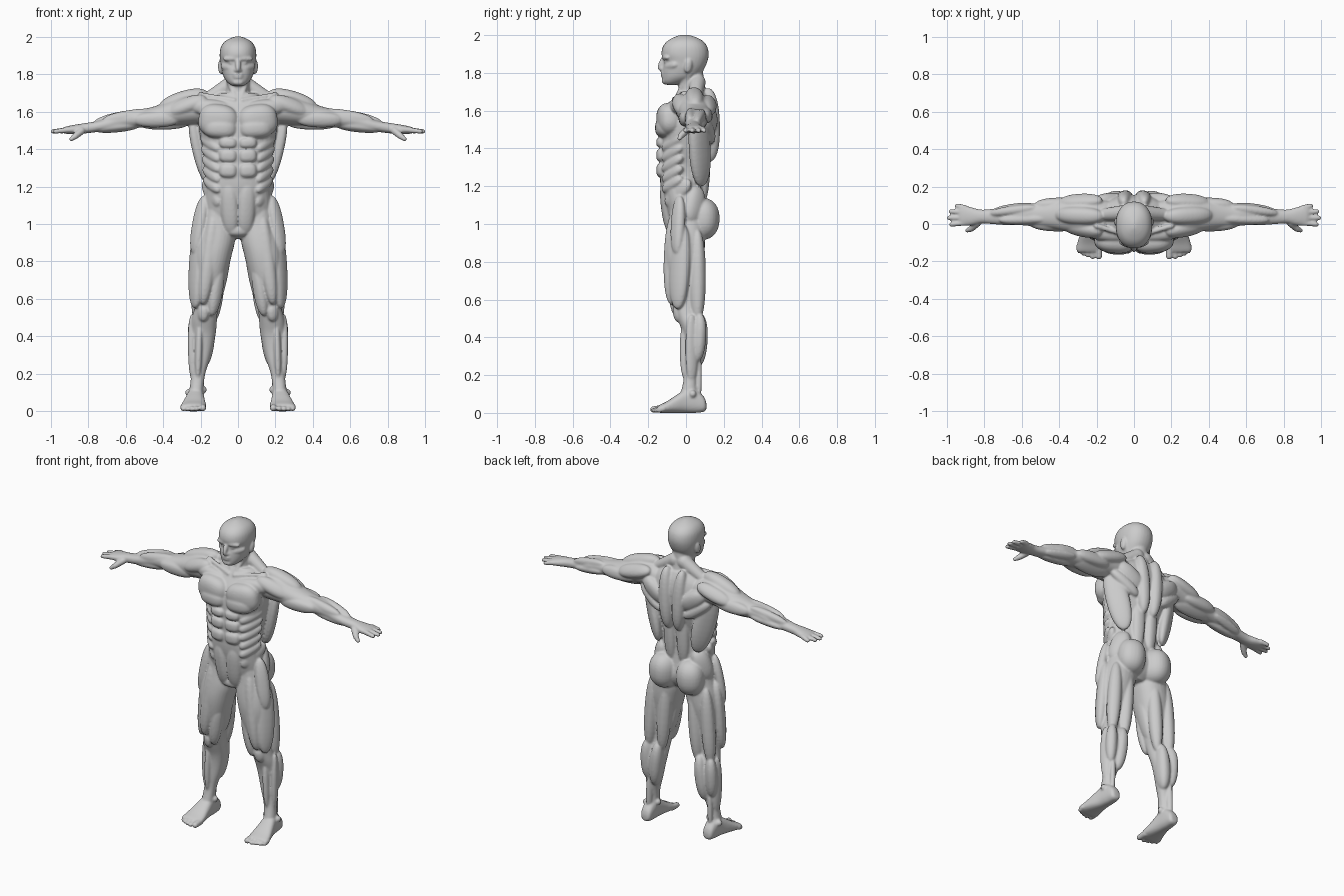
import bpy, bmesh, math
from mathutils import Vector, Matrix

bm = bmesh.new()   # right half plus centre pieces; mirrored and fused at the end


def loft(axis, rows, p=2.2, n=32, steps=4):
    """Smooth tube through rows of (position, u_min, u_max, v_min, v_max)."""
    u, v = [k for k in range(3) if k != axis]
    pts = [Vector(r) for r in rows]
    fine = []
    for i in range(len(pts) - 1):
        a, b, c, d = pts[max(i - 1, 0)], pts[i], pts[i + 1], pts[min(i + 2, len(pts) - 1)]
        for s in range(steps):
            t = s / steps
            fine.append(b + (c - a) * t / 2 + (a - 2.5 * b + 2 * c - d / 2) * t * t
                        + (1.5 * b - a / 2 - 1.5 * c + d / 2) * t ** 3)
    fine.append(pts[-1])
    rings = []
    for r in fine:
        ring = []
        for k in range(n):
            ang = 2 * math.pi * k / n
            cs, sn = math.cos(ang), math.sin(ang)
            co = [0, 0, 0]
            co[axis] = r[0]
            co[u] = (r[1] + r[2]) / 2 + (r[2] - r[1]) / 2 * math.copysign(abs(cs) ** (2 / p), cs)
            co[v] = (r[3] + r[4]) / 2 + (r[4] - r[3]) / 2 * math.copysign(abs(sn) ** (2 / p), sn)
            ring.append(bm.verts.new(co))
        rings.append(ring)
    for a, b in zip(rings, rings[1:]):
        for k in range(n):
            bm.faces.new((a[k], a[(k + 1) % n], b[(k + 1) % n], b[k]))
    bm.faces.new(rings[0])
    bm.faces.new(rings[-1])


def muscle(core, weight, a, b, w, d, e=0.88):
    """Rounded belly from a to b, w wide and d deep, facing away from the core."""
    a, b = Vector(a), Vector(b)
    mid, z = (a + b) / 2, (b - a).normalized()
    out = Vector([(m - c) * k for m, c, k in zip(mid, core, weight)])
    out = (out - z * out.dot(z)).normalized()
    m = Matrix((z.cross(out) * w, out * d, (b - a) / 2)).transposed()
    for vert in bmesh.ops.create_uvsphere(bm, u_segments=28, v_segments=18, radius=1)['verts']:
        vert.co = mid + m @ Vector([math.copysign(abs(c) ** e, c) for c in vert.co])


def rod(a, b, ra, rb):
    """Tapered capsule."""
    a, b = Vector(a), Vector(b)
    rot = (b - a).to_track_quat('Z', 'Y').to_matrix().to_4x4()
    bmesh.ops.create_cone(bm, cap_ends=True, segments=16, radius1=ra, radius2=rb,
                          depth=(b - a).length, matrix=Matrix.Translation((a + b) / 2) @ rot)
    for c, r in ((a, ra), (b, rb)):
        bmesh.ops.create_uvsphere(bm, u_segments=16, v_segments=10, radius=r,
                                  matrix=Matrix.Translation(c))


# Head and neck
loft(2, [(1.737, -.03, .03, -.11, -.05), (1.752, -.052, .052, -.123, .0), (1.78, -.074, .074, -.126, .06),
         (1.82, -.087, .087, -.125, .095), (1.86, -.094, .094, -.118, .113), (1.90, -.098, .098, -.13, .12),
         (1.94, -.093, .093, -.122, .112), (1.97, -.075, .075, -.097, .088), (1.99, -.045, .045, -.06, .05),
         (2.002, -.01, .01, -.025, .01)])
loft(2, [(1.62, -.08, .08, -.05, .12), (1.70, -.066, .066, -.042, .108), (1.76, -.062, .062, -.04, .095),
         (1.82, -.06, .06, -.04, .09)], 2)
HEAD = ((0, 0, 0), (.8, 1, 0))
for spec in [((0, -.115, 1.885), (0, -.143, 1.815), .014, .016),      # nose
             ((.008, -.122, 1.884), (.08, -.095, 1.88), .012, .014),  # brow
             ((.03, -.112, 1.83), (.09, -.05, 1.845), .018, .016),    # cheekbone
             ((-.03, -.122, 1.797), (.03, -.122, 1.797), .007, .012),  # upper lip
             ((-.026, -.121, 1.783), (.026, -.121, 1.783), .007, .012),  # lower lip
             ((-.03, -.112, 1.757), (.03, -.112, 1.757), .016, .017),  # chin
             ((.022, -.108, 1.861), (.048, -.103, 1.861), .009, .012),  # eye
             ((.094, .018, 1.875), (.09, .006, 1.80), .02, .014)]:    # ear
    muscle(*HEAD, *spec)
rod((0, -.137, 1.822), (.013, -.127, 1.82), .011, .008)   # nostril
rod((.058, .02, 1.80), (.015, -.05, 1.67), .018, .012)    # neck cord
rod((.02, -.065, 1.66), (.2, -.01, 1.69), .012, .014)     # collar bone
rod((.03, .06, 1.75), (.17, .05, 1.665), .045, .032)      # shoulder slope

# Torso core
loft(2, [(.92, -.05, .05, -.06, .06), (.96, -.12, .12, -.085, .10), (1.02, -.18, .18, -.095, .12),
         (1.10, -.183, .183, -.115, .105), (1.20, -.17, .17, -.135, .095), (1.30, -.165, .165, -.138, .105),
         (1.40, -.188, .188, -.138, .13), (1.50, -.208, .208, -.135, .15), (1.58, -.205, .205, -.12, .155),
         (1.65, -.17, .17, -.075, .14), (1.70, -.10, .10, -.045, .115)], 2.4)
TORSO = ((0, 0, 0), (.4, 1, 0))
for spec in [((0, -.1, 1.535), (.21, -.08, 1.565), .09, .066, .8),    # chest
             ((.004, -.108, 1.505), (.185, -.095, 1.515), .055, .062, .8),
             ((.02, -.06, 1.61), (.26, -.035, 1.63), .045, .045),     # upper chest
             ((.235, .06, 1.60), (.14, .085, 1.2), .07, .036),        # broad back muscle
             ((.05, .125, 1.49), (.215, .115, 1.61), .055, .045),     # shoulder blade
             ((.08, .13, 1.43), (.25, .09, 1.56), .035, .04),
             ((.035, .125, 1.33), (.055, .115, 1.72), .045, .06),     # middle back
             ((.045, .085, 1.10), (.05, .105, 1.45), .04, .032),      # lower back
             ((.095, .075, .915), (.088, .08, 1.14), .088, .1),       # buttock
             ((.17, .02, 1.0), (.12, .06, 1.2), .06, .045),           # hip
             ((.10, -.105, 1.10), (.18, .02, 1.23), .045, .03),       # flank
             ((.035, -.07, .94), (.052, -.108, 1.235), .05, .042, .85),  # lower belly
             ((-.07, -.06, .965), (.07, -.06, .965), .035, .045)]:
    muscle(*TORSO, *spec)
for z, h in ((1.43, .03), (1.362, .038), (1.283, .04)):               # belly blocks
    muscle(*TORSO, (.003, -.122, z), (.1, -.112, z + .004), h, .04, .7)
for i in range(5):                                                    # ribs and side muscles
    muscle(*TORSO, (.1, -.125, 1.395 - .055 * i), (.195 - .004 * i, -.02, 1.465 - .055 * i), .028, .026)

# Arm core
loft(0, [(.12, -.03, .12, 1.54, 1.67), (.20, -.055, .135, 1.535, 1.69), (.28, -.055, .135, 1.53, 1.69),
         (.36, -.04, .13, 1.525, 1.66), (.44, -.025, .12, 1.52, 1.63), (.52, -.015, .11, 1.515, 1.61),
         (.58, -.008, .108, 1.512, 1.605), (.64, -.005, .105, 1.505, 1.59), (.70, -.005, .09, 1.497, 1.565),
         (.76, .0, .08, 1.49, 1.548), (.82, .003, .077, 1.483, 1.538), (.87, -.008, .09, 1.48, 1.53),
         (.92, -.01, .102, 1.482, 1.52), (.935, .0, .095, 1.488, 1.512)])
ARM = ((0, .05, 1.565), (0, 1, 1))
for spec in [((.17, -.045, 1.67), (.38, -.005, 1.59), .045, .04),     # shoulder cap, three heads
             ((.16, .04, 1.695), (.42, .05, 1.615), .05, .055),
             ((.17, .125, 1.66), (.40, .115, 1.595), .045, .036),
             ((.31, -.01, 1.56), (.56, .005, 1.555), .042, .036),     # front upper arm
             ((.28, .105, 1.58), (.53, .10, 1.57), .042, .038),       # rear upper arm
             ((.26, .065, 1.54), (.53, .07, 1.535), .045, .026),      # lower upper arm
             ((.44, .03, 1.60), (.72, .02, 1.555), .03, .028),        # forearm
             ((.52, .088, 1.59), (.77, .055, 1.535), .034, .026),
             ((.52, .035, 1.53), (.77, .03, 1.505), .036, .026),
             ((.53, .10, 1.545), (.75, .07, 1.51), .026, .02)]:
    muscle(*ARM, *spec)
for y0, y1, tip in ((.006, -.002, .975), (.034, .033, .988), (.062, .067, .978), (.087, .097, .945)):
    rod((.905, y0, 1.503), (tip, y1, 1.494), .0155, .0125)            # fingers
rod((.835, .005, 1.497), (.87, -.026, 1.468), .02, .017)              # thumb
rod((.87, -.026, 1.468), (.89, -.034, 1.453), .016, .012)

# Leg core
loft(2, [(1.08, .05, .18, -.085, .09), (1.0, .022, .198, -.095, .10), (.92, .015, .225, -.108, .10),
         (.84, .032, .238, -.115, .098), (.76, .052, .238, -.11, .088), (.68, .072, .232, -.095, .078),
         (.60, .094, .226, -.075, .066), (.54, .108, .235, -.058, .065), (.48, .113, .25, -.038, .08),
         (.42, .118, .254, -.018, .095), (.36, .13, .254, -.01, .095), (.28, .15, .25, -.008, .078),
         (.20, .175, .25, -.01, .06), (.13, .184, .257, -.022, .058), (.07, .185, .265, -.04, .08)])
LEG = ((.165, 0, 0), (1, 1, 0))
for spec in [((.125, -.055, 1.07), (.188, -.072, .57), .045, .054),   # front thigh
             ((.205, -.02, 1.0), (.23, -.045, .55), .058, .036),      # outer thigh
             ((.095, -.065, .80), (.14, -.048, .51), .038, .036),     # teardrop above knee
             ((.045, -.035, .97), (.11, .0, .58), .05, .03),          # inner thigh
             ((.185, .06, .97), (.22, .06, .48), .042, .044),         # rear thigh
             ((.095, .06, .97), (.13, .06, .48), .042, .044),
             ((.18, -.035, 1.15), (.235, -.05, .84), .042, .03),      # hip front
             ((.182, -.05, .57), (.187, -.035, .48), .03, .024),      # kneecap
             ((.205, -.002, .49), (.215, .0, .17), .032, .02),        # shin
             ((.148, .07, .53), (.18, .055, .24), .04, .052),         # calf
             ((.225, .07, .53), (.225, .055, .27), .036, .048),
             ((.245, .03, .52), (.24, .03, .16), .034, .022),
             ((.215, .065, .32), (.222, .065, .06), .016, .02)]:      # heel cord
    muscle(*LEG, *spec)

# Foot, ankle knobs and toes
loft(1, [(.108, .205, .24, .02, .05), (.095, .19, .256, .006, .085), (.05, .184, .264, 0, .125),
         (0, .181, .272, 0, .125), (-.05, .176, .287, 0, .095), (-.10, .17, .302, 0, .062),
         (-.135, .17, .308, 0, .045), (-.15, .178, .302, .004, .036)], 2.5)
rod((.186, .025, .115), (.262, .035, .10), .02, .02)
for x, y, r in ((.188, -.172, .018), (.221, -.175, .013), (.246, -.167, .013), (.27, -.157, .0125), (.293, -.144, .012)):
    rod((x + .002, -.12, .022), (x, y, r), r + .003, r)

# Mirror, then fuse everything into one smooth skin
bmesh.ops.recalc_face_normals(bm, faces=bm.faces)
mesh = bpy.data.meshes.new("muscular_body")
bm.to_mesh(mesh)
bm.free()
body = bpy.data.objects.new("muscular_body", mesh)
bpy.context.collection.objects.link(body)
bpy.context.view_layer.objects.active = body
body.select_set(True)
body.modifiers.new("mirror", 'MIRROR').use_mirror_merge = False
skin = body.modifiers.new("fuse", 'REMESH')
skin.mode, skin.voxel_size, skin.use_smooth_shade = 'VOXEL', .0062, True
soft = body.modifiers.new("soften", 'SMOOTH')
soft.factor, soft.iterations = .5, 4
bpy.ops.object.convert(target='MESH')
bpy.ops.object.shade_smooth()
